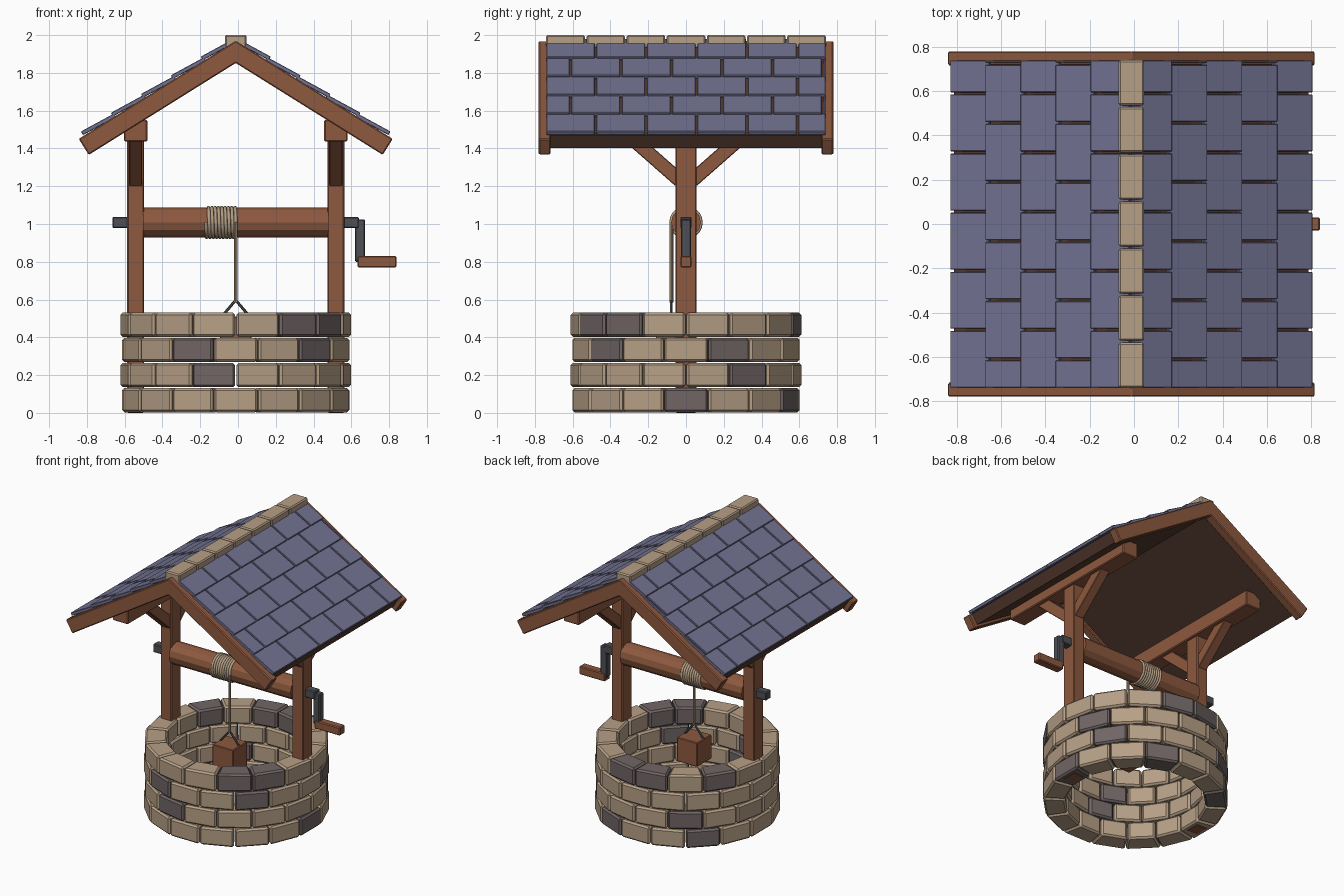
import bpy, bmesh, math
from mathutils import Matrix, Vector

if "Cube" in bpy.data.objects:
    bpy.data.objects.remove(bpy.data.objects["Cube"])

CX = -0.012                      # the well axis sits slightly left of the crank-wide bounding box
PITCH = math.radians(32)         # roof slope
CS, SN = math.cos(PITCH), math.sin(PITCH)
RIDGE = 1.97


def material(name, rgb):
    m = bpy.data.materials.new(name)
    m.diffuse_color = (*rgb, 1)
    m.use_nodes = True
    m.node_tree.nodes["Principled BSDF"].inputs["Base Color"].default_value = m.diffuse_color
    return m


TAN = material("tan_stone", (0.47, 0.35, 0.24))
DARK = material("dark_stone", (0.165, 0.13, 0.13))
WOOD = material("brown_wood", (0.27, 0.10, 0.05))
DECK = material("dark_wood", (0.085, 0.04, 0.026))
SLATE = material("blue_slate", (0.17, 0.17, 0.29))
METAL = material("dark_metal", (0.075, 0.08, 0.09))
ROPE = material("rope", (0.45, 0.34, 0.23))


def finish(bm, name, mats, bevel=0.0):
    bmesh.ops.recalc_face_normals(bm, faces=bm.faces)
    me = bpy.data.meshes.new(name)
    bm.to_mesh(me)
    bm.free()
    for m in mats:
        me.materials.append(m)
    ob = bpy.data.objects.new(name, me)
    ob.location.x = CX
    bpy.context.collection.objects.link(ob)
    if bevel:
        b = ob.modifiers.new("bevel", 'BEVEL')
        b.width, b.segments, b.limit_method = bevel, 1, 'ANGLE'
    return ob


def add_box(bm, centre, size, rot=Matrix.Identity(4)):
    bmesh.ops.create_cube(bm, size=1, matrix=Matrix.Translation(centre) @ rot @ Matrix.Diagonal((*size, 1)))


def boxes(name, mat, items, bevel=0.006):
    """items: (x0, x1, y0, y1, z0, z1) ranges"""
    bm = bmesh.new()
    for x0, x1, y0, y1, z0, z1 in items:
        add_box(bm, ((x0 + x1) / 2, (y0 + y1) / 2, (z0 + z1) / 2), (x1 - x0, y1 - y0, z1 - z0))
    return finish(bm, name, [mat], bevel)


def prism(bm, points, offset, index=0):
    base = [bm.verts.new(p) for p in points]
    top = [bm.verts.new(Vector(p) + Vector(offset)) for p in points]
    n = len(base)
    faces = [bm.faces.new(base), bm.faces.new(top[::-1])]
    faces += [bm.faces.new((base[i], top[i], top[(i + 1) % n], base[(i + 1) % n])) for i in range(n)]
    for f in faces:
        f.material_index = index


def add_rod(bm, a, b, radius, sides):
    a, b = Vector(a), Vector(b)
    rot = (b - a).to_track_quat('Z', 'Y').to_matrix().to_4x4()
    bmesh.ops.create_cone(bm, cap_ends=True, segments=sides, radius1=radius, radius2=radius,
                          depth=(b - a).length, matrix=Matrix.Translation((a + b) / 2) @ rot)


# Stone ring: four staggered courses of sixteen stones, a few of them dark
dark = [{0, 3, 6}, {11, 1, 5}, {1, 14, 11}, {13, 14, 3, 4, 6}]
step = math.tau / 16
for k in range(4):
    bm = bmesh.new()
    for i in range(16):
        mid = (i + 0.5 * (k % 2)) * step
        pts = []
        for r, side in ((0.613, -1), (0.613, 1), (0.465, 1), (0.465, -1)):
            a = mid + side * (step / 2 - 0.003 / r)
            pts.append((r * math.cos(a), r * math.sin(a), 0.003 + 0.1333 * k))
        prism(bm, pts, (0, 0, 0.128), int(i in dark[k]))
    finish(bm, f"stone_course_{k + 1}", [TAN, DARK], 0.012)

# Posts and the beams that carry the roof
boxes("posts", WOOD, [(s * 0.53 - 0.045, s * 0.53 + 0.045, -0.055, 0.055, 0, 1.5) for s in (-1, 1)])
boxes("roof_beams", WOOD, [(s * 0.53 - 0.062, s * 0.53 + 0.062, -0.58, 0.58, 1.437, 1.55) for s in (-1, 1)])

# Diagonal braces
bm = bmesh.new()
for sx in (-1, 1):
    for sy in (-1, 1):
        a, b = Vector((sx * 0.53, sy * 0.03, 1.228)), Vector((sx * 0.53, sy * 0.31, 1.474))
        ang = math.atan2(b.z - a.z, b.y - a.y)
        add_box(bm, (a + b) / 2, (0.07, (b - a).length, 0.075), Matrix.Rotation(ang, 4, 'X'))
finish(bm, "braces", [WOOD], 0.004)


# Roof: chevron profiles for the gable boards and the deck
def chevron(bm, length, top, thick, y0, y1):
    def pt(s, n, side):
        return (side * (s * CS + n * SN), y0, RIDGE - s * SN + n * CS)
    pts = [(0, y0, RIDGE + top / CS), pt(length, top, 1), pt(length, top - thick, 1),
           (0, y0, RIDGE + (top - thick) / CS), pt(length, top - thick, -1), pt(length, top, -1)]
    prism(bm, pts, (0, y1 - y0, 0))


bm = bmesh.new()
chevron(bm, 0.98, 0, 0.10, -0.78, -0.717)
chevron(bm, 0.98, 0, 0.10, 0.717, 0.78)
finish(bm, "gable_boards", [WOOD], 0.006)
bm = bmesh.new()
chevron(bm, 0.945, -0.002, 0.078, -0.72, 0.72)
finish(bm, "roof_deck", [DECK])

# Slates: five staggered overlapping rows on each slope
bm = bmesh.new()
for side in (-1, 1):
    for row in range(5):
        s, n = 0.95 - 0.187 * row - 0.1, 0.010
        cuts = [-0.744] + [c for c in ((-0.478 if row % 2 == 0 else -0.611) + 0.267 * i for i in range(6))
                           if c < 0.735] + [0.744]
        for y0, y1 in zip(cuts, cuts[1:]):
            add_box(bm, (side * (s * CS + n * SN), (y0 + y1) / 2, RIDGE - s * SN + n * CS),
                    (0.20, y1 - y0 - 0.010, 0.022), Matrix.Rotation(side * (PITCH - 0.06), 4, 'Y'))
finish(bm, "roof_slates", [SLATE], 0.003)

# Ridge caps
boxes("ridge_caps", TAN, [(-0.058, 0.058, -0.744 + 0.2126 * i + 0.004, -0.744 + 0.2126 * (i + 1) - 0.004, 1.93, 2.0)
                          for i in range(7)], 0.008)

# Winch drum, axle and crank
bm = bmesh.new()
add_rod(bm, (-0.49, 0, 1.008), (0.49, 0, 1.008), 0.079, 12)
finish(bm, "winch_drum", [WOOD])
boxes("axle", METAL, [(-0.653, 0.652, -0.03, 0.03, 0.978, 1.038)])
boxes("crank_arm", METAL, [(0.632, 0.685, -0.026, 0.026, 0.80, 1.024)])
boxes("crank_handle", WOOD, [(0.645, 0.852, -0.03, 0.03, 0.77, 0.83)])

# Rope coil: a helix around the drum, with the end hanging down to the bucket
cu = bpy.data.curves.new("rope_coil", 'CURVE')
cu.dimensions, cu.bevel_depth, cu.bevel_resolution, cu.use_fill_caps = '3D', 0.0095, 1, True
turns, per = 9, 20
sp = cu.splines.new('POLY')
sp.points.add(turns * per)
for i, p in enumerate(sp.points):
    a = math.pi + math.tau * i / per
    p.co = (-0.158 + 0.158 * i / (turns * per), 0.079 * math.cos(a), 1.008 + 0.079 * math.sin(a), 1)
cu.materials.append(ROPE)
coil = bpy.data.objects.new("rope_coil", cu)
coil.location.x = CX
bpy.context.collection.objects.link(coil)
bm = bmesh.new()
add_rod(bm, (0, -0.077, 1.01), (0, -0.077, 0.585), 0.0095, 8)
finish(bm, "hanging_rope", [ROPE])

# Bucket and its handle
boxes("bucket", WOOD, [(-0.083, 0.083, -0.16, 0.006, 0.335, 0.51)], 0.005)
bm = bmesh.new()
for s in (-1, 1):
    add_rod(bm, (0, -0.077, 0.597), (s * 0.078, -0.077, 0.505), 0.0075, 6)
finish(bm, "bucket_handle", [METAL])
